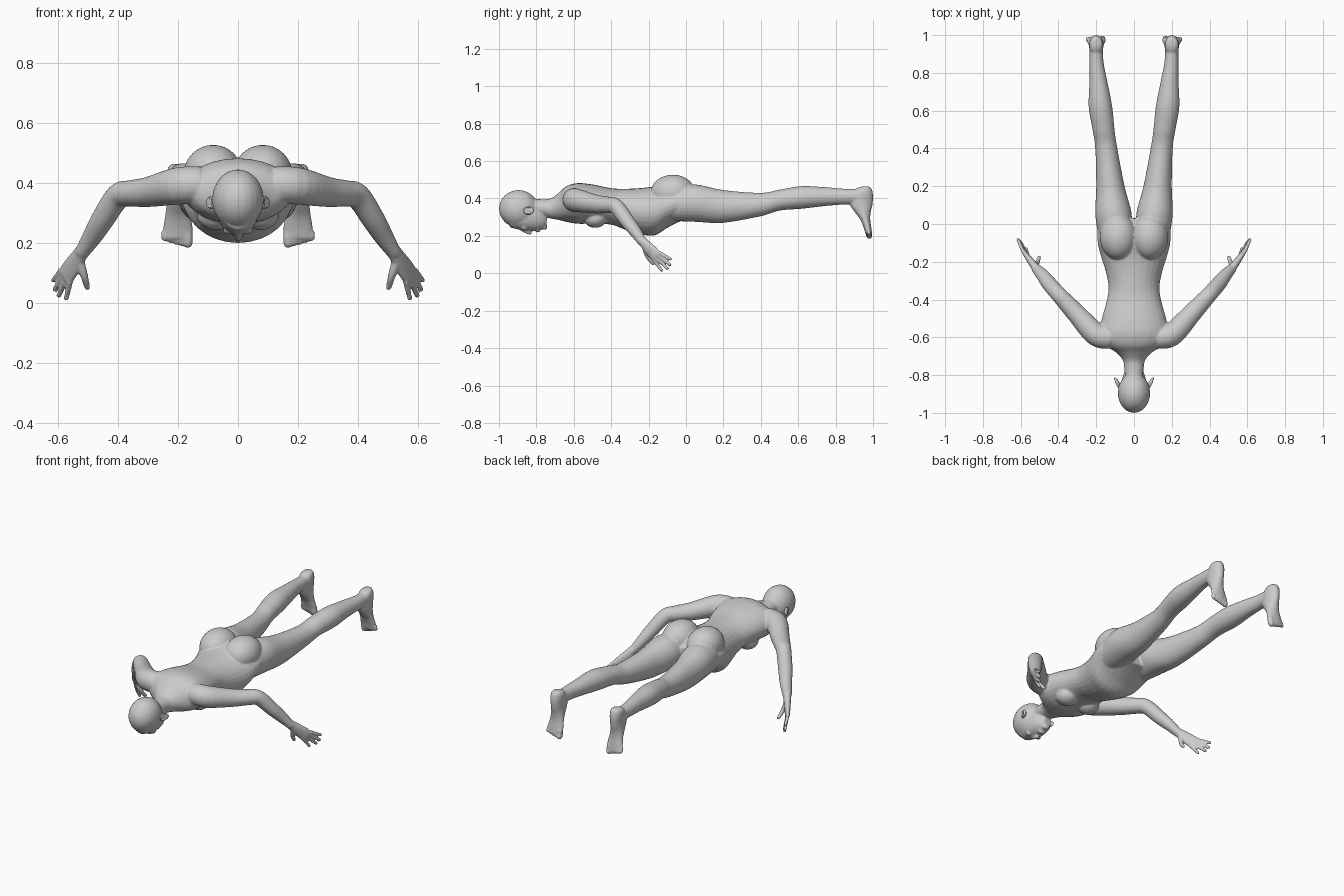
import bpy, bmesh, math
from mathutils import Vector, Matrix

cube = bpy.data.objects.get("Cube")
if cube:
    bpy.data.objects.remove(cube)

skin = bpy.data.materials.new("plain_grey")
skin.use_nodes = True
GREY = (0.6, 0.6, 0.6, 1)
skin.diffuse_color = GREY
skin.node_tree.nodes["Principled BSDF"].inputs["Base Color"].default_value = GREY

X, Y, Z = Vector((1, 0, 0)), Vector((0, 1, 0)), Vector((0, 0, 1))
SIDES = 28
bm = bmesh.new()


def smooth_rows(rows, steps=5):
    """Catmull-Rom through rows of numbers."""
    out = []
    for i in range(len(rows) - 1):
        p = [rows[max(0, min(len(rows) - 1, i + k))] for k in (-1, 0, 1, 2)]
        for s in range(steps):
            t = s / steps
            out.append([b + t * (c - a) / 2 + t * t * (a - 2.5 * b + 2 * c - d / 2)
                        + t ** 3 * (3 * b - a - 3 * c + d) / 2 for a, b, c, d in zip(*p)])
    return out + [list(rows[-1])]


def loft(rows, u=X, v=None, both=True):
    """Rows are x, y, z, half width along u, half width along v."""
    rows = smooth_rows(rows)
    pts = [Vector(r[:3]) for r in rows]
    for side in (1, -1) if both else (1,):
        rings = []
        for i, r in enumerate(rows):
            a, b = u, v
            if v is None:
                t = (pts[min(i + 1, len(pts) - 1)] - pts[max(i - 1, 0)]).normalized()
                a = (u - t * u.dot(t)).normalized()
                b = t.cross(a)
            ring = []
            for k in range(SIDES):
                ang = math.tau * k / SIDES
                p = pts[i] + a * r[3] * math.cos(ang) + b * r[4] * math.sin(ang)
                ring.append(bm.verts.new((p.x * side, p.y, p.z)))
            rings.append(ring)
        faces = [bm.faces.new(rings[0]), bm.faces.new(rings[-1])]
        for lo, hi in zip(rings, rings[1:]):
            for k in range(SIDES):
                n = (k + 1) % SIDES
                faces.append(bm.faces.new((lo[k], lo[n], hi[n], hi[k])))
        bmesh.ops.recalc_face_normals(bm, faces=faces)


def ball(center, radii, both=True):
    for side in (1, -1) if both else (1,):
        m = Matrix.Translation((center[0] * side, center[1], center[2]))
        m = m @ Matrix.Diagonal((*radii, 1))
        bmesh.ops.create_uvsphere(bm, u_segments=24, v_segments=16, radius=1, matrix=m)


def along_y(rows, both):
    """Rows are y, inner x, outer x, bottom z, top z."""
    loft([(((a + b) / 2), y, (lo + hi) / 2, (b - a) / 2, (hi - lo) / 2)
          for y, a, b, lo, hi in rows], X, Z, both)


def digit(path, r0, r1):
    n = len(path) - 1
    loft([(*p, r0 + (r1 - r0) * i / n, r0 + (r1 - r0) * i / n) for i, p in enumerate(path)],
         Vector((0.6, -0.6, 0.3)))
    ball(path[-1], (r1,) * 3)


# torso and neck
trunk = [(-.84, .045, .31, .40), (-.76, .052, .30, .396), (-.72, .06, .292, .402),
         (-.68, .095, .285, .43), (-.64, .155, .275, .465), (-.58, .185, .265, .482),
         (-.50, .17, .265, .475), (-.40, .143, .26, .455), (-.33, .135, .235, .452),
         (-.25, .15, .21, .455), (-.17, .175, .202, .465), (-.10, .192, .243, .48),
         (-.03, .19, .278, .47), (.03, .14, .30, .42)]
along_y([(y, -w, w, lo, hi) for y, w, lo, hi in trunk], False)
ball((.075, -.485, .293), (.062, .062, .05))
ball((.083, -.07, .43), (.098, .12, .097))

# head, jaw, nose, lips and eyelids
ball((0, -.895, .345), (.086, .105, .1), False)
jaw = [(-.94, .055, .245, .36), (-.87, .068, .228, .38), (-.81, .06, .226, .37),
       (-.77, .044, .234, .34), (-.745, .024, .25, .31)]
along_y([(y, -w, w, lo, hi) for y, w, lo, hi in jaw], False)
loft([(0, -.88, .232, .008, .008), (0, -.85, .222, .011, .012), (0, -.826, .218, .015, .013)],
     X, Z, False)
ball((0, -.792, .228), (.024, .012, .01), False)
ball((0, -.757, .245), (.022, .016, .013), False)
ball((.034, -.866, .24), (.017, .011, .011))

# legs
along_y([(-.08, .02, .185, .28, .46), (.05, .012, .205, .275, .475), (.2, .05, .2, .27, .445),
         (.4, .088, .205, .305, .43), (.5, .103, .22, .335, .447), (.62, .115, .24, .345, .466),
         (.75, .14, .236, .36, .46), (.85, .16, .236, .368, .452), (.95, .167, .234, .37, .45)],
        True)

# feet, soles facing back and toes down
foot = [(.464, .02, .94, .98), (.452, .033, .91, .992), (.42, .038, .885, 1.0),
        (.37, .036, .875, .998), (.33, .038, .90, .988), (.29, .043, .93, .985),
        (.25, .05, .948, .99), (.215, .049, .958, .995)]
loft([(.2, (a + b) / 2, z, w, (b - a) / 2) for z, w, a, b in foot], X, Y)
for i in range(5):
    x, r = .167 + .0195 * i, .0165 - .0014 * i
    digit([(x, .974, .24), (x, .975, .22), (x, .98, .2 + .004 * i)], r, r)

# arms
loft([(.12, -.60, .395, .06, .06), (.2, -.585, .39, .062, .062), (.3, -.48, .37, .052, .05),
      (.36, -.415, .365, .046, .044), (.40, -.372, .355, .042, .042), (.45, -.315, .28, .04, .038),
      (.485, -.27, .222, .034, .032), (.522, -.232, .165, .025, .023)],
     Vector((.7, -.7, 0)))

# hands
across = Vector((-.5, -.55, -.65)).normalized()
wrist, knuckles = Vector((.515, -.24, .178)), Vector((.573, -.16, .092))
loft([(*wrist.lerp(knuckles, t), a, b) for t, a, b in
      ((0, .025, .022), (.35, .03, .02), (.75, .037, .016), (1.05, .037, .012))], across)
tips = [(.572, -.13, .016), (.597, -.098, .025), (.61, -.084, .046), (.615, -.082, .076)]
for i, tip in enumerate(tips):
    base = knuckles + across * (.028 - .019 * i)
    digit([base, base.lerp(Vector(tip), .5), tip], .0105, .009)
digit([(.527, -.22, .14), (.512, -.205, .09), (.502, -.175, .052)], .016, .010)

# fuse all volumes into one soft skin
mesh = bpy.data.meshes.new("body")
bm.to_mesh(mesh)
bm.free()
mesh.materials.append(skin)
body = bpy.data.objects.new("body", mesh)
bpy.context.collection.objects.link(body)
fuse = body.modifiers.new("fuse", "REMESH")
fuse.mode = "VOXEL"
fuse.voxel_size = .005
fuse.use_smooth_shade = True
soften = body.modifiers.new("soften", "SMOOTH")
soften.factor, soften.iterations = .5, 8

# ears, a rim around a shallow bowl
for name, side in (("left_ear", 1), ("right_ear", -1)):
    em = bmesh.new()
    m = (Matrix.Translation((side * .089, -.842, .335))
         @ Matrix.Rotation(side * math.radians(-25), 4, "Z")
         @ Matrix.Diagonal((.012, .031, .021, 1)))
    bmesh.ops.create_uvsphere(em, u_segments=24, v_segments=16, radius=1, matrix=m)
    for vert in em.verts:
        q = m.inverted() @ vert.co
        if q.x * side > 0 and math.hypot(q.y, q.z) < .7:
            vert.co.x -= side * .012
    ear_mesh = bpy.data.meshes.new(name)
    em.to_mesh(ear_mesh)
    em.free()
    ear_mesh.materials.append(skin)
    for poly in ear_mesh.polygons:
        poly.use_smooth = True
    bpy.context.collection.objects.link(bpy.data.objects.new(name, ear_mesh))
